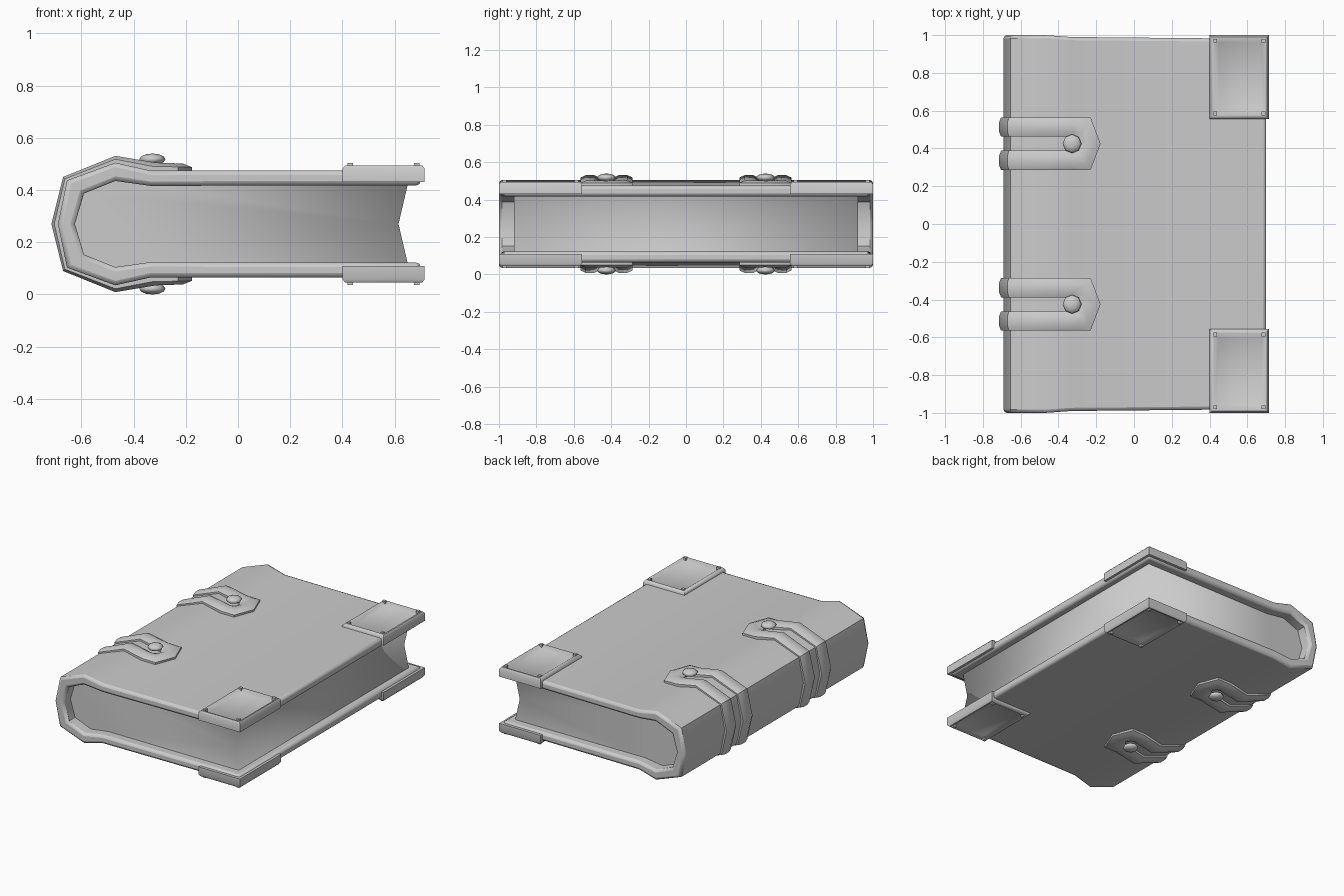
import bpy, bmesh, math

if "Cube" in bpy.data.objects:
    bpy.data.objects.remove(bpy.data.objects["Cube"])

MID = 0.27      # height of the book's middle plane; meshes are built around it


def finish(name, bm, mirror=(False, False, False), angle=40, bevel=0):
    bmesh.ops.recalc_face_normals(bm, faces=bm.faces)
    me = bpy.data.meshes.new(name)
    bm.to_mesh(me)
    bm.free()
    ob = bpy.data.objects.new(name, me)
    bpy.context.collection.objects.link(ob)
    ob.location.z = MID
    if any(mirror):
        m = ob.modifiers.new("mirror", 'MIRROR')
        m.use_axis = mirror
        m.use_mirror_merge = False
    if bevel:
        b = ob.modifiers.new("bevel", 'BEVEL')
        b.width, b.segments = bevel, 2
        b.limit_method, b.angle_limit = 'ANGLE', math.radians(60)
    bpy.ops.object.select_all(action='DESELECT')
    ob.select_set(True)
    bpy.context.view_layer.objects.active = ob
    bpy.ops.object.shade_smooth_by_angle(angle=math.radians(angle))
    return ob


def loft(bm, rings, closed):
    rows = [[bm.verts.new(p) for p in r] for r in rings]
    n = len(rows[0])
    for k in range(len(rows) if closed else len(rows) - 1):
        a, b = rows[k], rows[(k + 1) % len(rows)]
        for i in range(n):
            j = (i + 1) % n
            bm.faces.new((a[i], a[j], b[j], b[i]))
    return rows


# Cover: one C-shaped profile (x, z, half length) run along y
outer = [(0.70, 0.205, 0.983), (0.40, 0.205, 0.983), (-0.335, 0.205, 0.99),
         (-0.47, 0.235, 1.0), (-0.655, 0.167, 1.0), (-0.69, 0, 1.0)]
inner = [(0.70, 0.148, 0.983), (0.40, 0.148, 0.983), (-0.335, 0.146, 0.99),
         (-0.47, 0.165, 1.0), (-0.59, 0.117, 1.0), (-0.625, 0, 1.0)]


def both(half):
    return half + [(x, -z, y) for x, z, y in reversed(half[:-1])]


bm = bmesh.new()
o, i = both(outer), both(inner)
rings = [[(a[0], -a[2], a[1]), (a[0], a[2], a[1]), (b[0], b[2], b[1]), (b[0], -b[2], b[1])]
         for a, b in zip(o, i)]
rows = loft(bm, rings, False)
bm.faces.new(rows[0])
bm.faces.new(rows[-1])
finish("cover", bm, bevel=0.017)

# Page block: two flat ends joined by a hollow fore edge, smooth round the corner
bm = bmesh.new()
prof = [(0.65, 0.15), (0.615, 0), (0.65, -0.15)]
prof += [(x, z) for x, z, _ in reversed(both(inner)[2:-2])]
front = [bm.verts.new((x, -0.92, z)) for x, z in prof]
back = [bm.verts.new((x, 0.92, z)) for x, z in prof]
bm.faces.new(front)
bm.faces.new(back[::-1])
for k in range(2):
    bm.faces.new((front[k], back[k], back[k + 1], front[k + 1]))
finish("pages", bm, angle=180)

# Corner guards: rounded rim around a shallow dish, with small points at its corners
bm = bmesh.new()
rings = []
for d, z in [(0, 0.16), (0, 0.212), (0.012, 0.225), (0.024, 0.225), (0.05, 0.208)]:
    x0, x1, y0, y1 = 0.40 + d, 0.715 - d * 0.8, 0.555 + d, 1.0 - d * 0.8
    rings.append([(x0, y0, z), (x1, y0, z), (x1, y1, z), (x0, y1, z)])
rows = loft(bm, rings, False)
bm.faces.new(rows[0])
bm.faces.new(rows[-1])
finish("corner_guards", bm, (False, True, True), angle=50)

bm = bmesh.new()
for x in (0.43, 0.685):
    for y in (0.585, 0.97):
        c = bmesh.ops.create_cube(bm, size=0.02)["verts"]
        bmesh.ops.translate(bm, verts=c, vec=(x, y, 0.224))
finish("guard_points", bm, (False, True, True))

# Straps: closed loop of two bands over the spine, joined by a pointed tip on each side
# (base x, base z, top x, top z, outer y, inner x shift, inner y)
half = [(-0.69, 0, -0.715, 0, 0.14, 0, 0.037),
        (-0.655, 0.165, -0.67, 0.18, 0.14, 0, 0.037),
        (-0.47, 0.232, -0.47, 0.261, 0.14, 0, 0.037),
        (-0.335, 0.202, -0.315, 0.235, 0.14, 0, 0.037),
        (-0.23, 0.202, -0.23, 0.233, 0.14, -0.075, 0.025),
        (-0.177, 0.202, -0.177, 0.231, 0, -0.115, 0)]


def section(s, sy, sz):
    bx, bz, tx, tz, yo, dx, yi = s
    pts = []
    for t, h in [(0, 0), (0, 0.55), (0.28, 1), (0.72, 1), (1, 0.55), (1, 0)]:
        x = bx + (tx - bx) * h + dx * t
        y = yo + (yi - yo) * t
        pts.append((x, 0.425 + sy * y, sz * (bz + (tz - bz) * h)))
    return pts


bm = bmesh.new()
rings = [section(s, 1, 1) for s in half]
rings += [section(s, -1, 1) for s in half[-2::-1]]
rings += [section(s, -1, -1) for s in half[1:]]
rings += [section(s, 1, -1) for s in half[-2:0:-1]]
loft(bm, rings, True)
finish("spine_straps", bm, (False, True, False), angle=50)

# Rivets: low eight-sided domes on the strap tips
bm = bmesh.new()
bmesh.ops.create_uvsphere(bm, u_segments=8, v_segments=6, radius=1)
bmesh.ops.scale(bm, verts=bm.verts, vec=(0.05, 0.05, 0.022))
bmesh.ops.translate(bm, verts=bm.verts, vec=(-0.328, 0.425, 0.248))
finish("rivets", bm, (False, True, True), angle=60)
